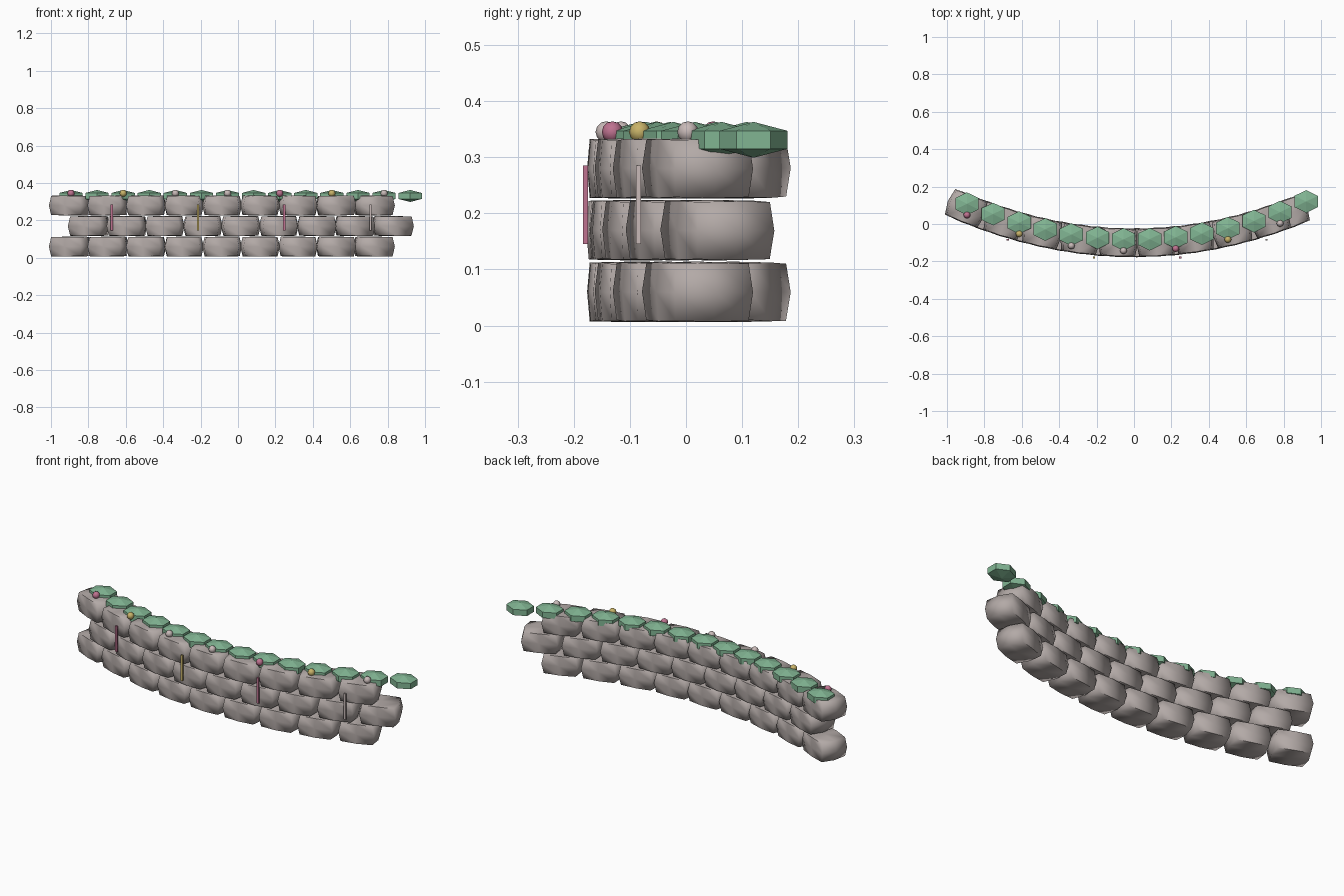
import bpy, bmesh, math, random
from mathutils import Matrix, Vector

random.seed(4)
cube = bpy.data.objects.get("Cube")
if cube:
    bpy.data.objects.remove(cube, do_unlink=True)


def material(name, rgb):
    mat = bpy.data.materials.new(name)
    mat.use_nodes = True
    mat.diffuse_color = (*rgb, 1)
    mat.node_tree.nodes["Principled BSDF"].inputs["Base Color"].default_value = (*rgb, 1)
    return mat


STONE = material("warm_grey_stone", (0.45, 0.40, 0.385))
GREEN = material("leaf_green", (0.22, 0.46, 0.29))
PINK = material("petal_pink", (0.52, 0.17, 0.28))
YELLOW = material("petal_yellow", (0.58, 0.45, 0.14))
PALE = material("petal_pale", (0.58, 0.49, 0.48))


def add_object(name, bm, mat, location, yaw=0.0, smooth=None):
    mesh = bpy.data.meshes.new(name)
    bm.to_mesh(mesh)
    bm.free()
    mesh.materials.append(mat)
    obj = bpy.data.objects.new(name, mesh)
    bpy.context.collection.objects.link(obj)
    obj.location = location
    obj.rotation_euler.z = yaw
    if smooth:
        bpy.ops.object.select_all(action="DESELECT")
        obj.select_set(True)
        bpy.context.view_layer.objects.active = obj
        bpy.ops.object.shade_smooth_by_angle(angle=math.radians(smooth))
    return obj


BEND = 0.228


def wall_y(x):
    return -0.1 + BEND * x * x


# Pillow-shaped stone: a subdivided block whose edges and corners are drawn in
def stone(name, x, z):
    bm = bmesh.new()
    bmesh.ops.create_cube(bm, size=2)
    bmesh.ops.subdivide_edges(bm, edges=bm.edges[:], cuts=1, use_grid_fill=True)
    half = (0.106, 0.078, 0.054)
    pull = (0.88, 0.94, 0.97)
    for v in bm.verts:
        sides = sum(abs(c) > 0.5 for c in v.co)
        v.co = Vector(c * h * p ** (sides - 1) for c, h, p in zip(v.co, half, pull))
    tilt = Matrix.Rotation(random.uniform(-0.015, 0.015), 3, "Y")
    bmesh.ops.rotate(bm, verts=bm.verts, matrix=tilt)
    add_object(name, bm, STONE, (x, wall_y(x), z), math.atan(2 * BEND * x), 80)


# Three courses, the middle one shifted by half a stone
for row in range(3):
    for i in range(9):
        x = -0.897 + 0.203 * i + 0.1 * (row % 2)
        stone(f"stone_{row}_{i}", x, 0.06 + 0.11 * row)

# Leaf clumps along the top, with a bud in front of every second one
buds = (PINK, YELLOW, PALE, PALE)
for i in range(14):
    x = -0.893 + 0.1395 * i
    y = -0.083 + 0.24 * x * x
    bm = bmesh.new()
    bmesh.ops.create_uvsphere(bm, u_segments=6, v_segments=3, radius=1)
    bmesh.ops.scale(bm, vec=(0.083, 0.07, 0.032), verts=bm.verts)
    add_object(f"leaf_clump_{i}", bm, GREEN, (x, y, 0.331))
    if i % 2 == 0:
        bm = bmesh.new()
        bmesh.ops.create_uvsphere(bm, u_segments=8, v_segments=6, radius=0.019)
        add_object(f"bud_{i // 2}", bm, buds[i // 2 % 4], (x, y - 0.06, 0.345), 0, 60)

# Thin hanging strands on the front face
for i, mat in enumerate((PINK, YELLOW, PINK, PALE)):
    x = -0.675 + 0.461 * i
    y = -0.085 if i in (0, 3) else -0.179
    bm = bmesh.new()
    bmesh.ops.create_cube(bm, size=1)
    bmesh.ops.scale(bm, vec=(0.012, 0.009, 0.14), verts=bm.verts)
    add_object(f"strand_{i}", bm, mat, (x, y, 0.215))
